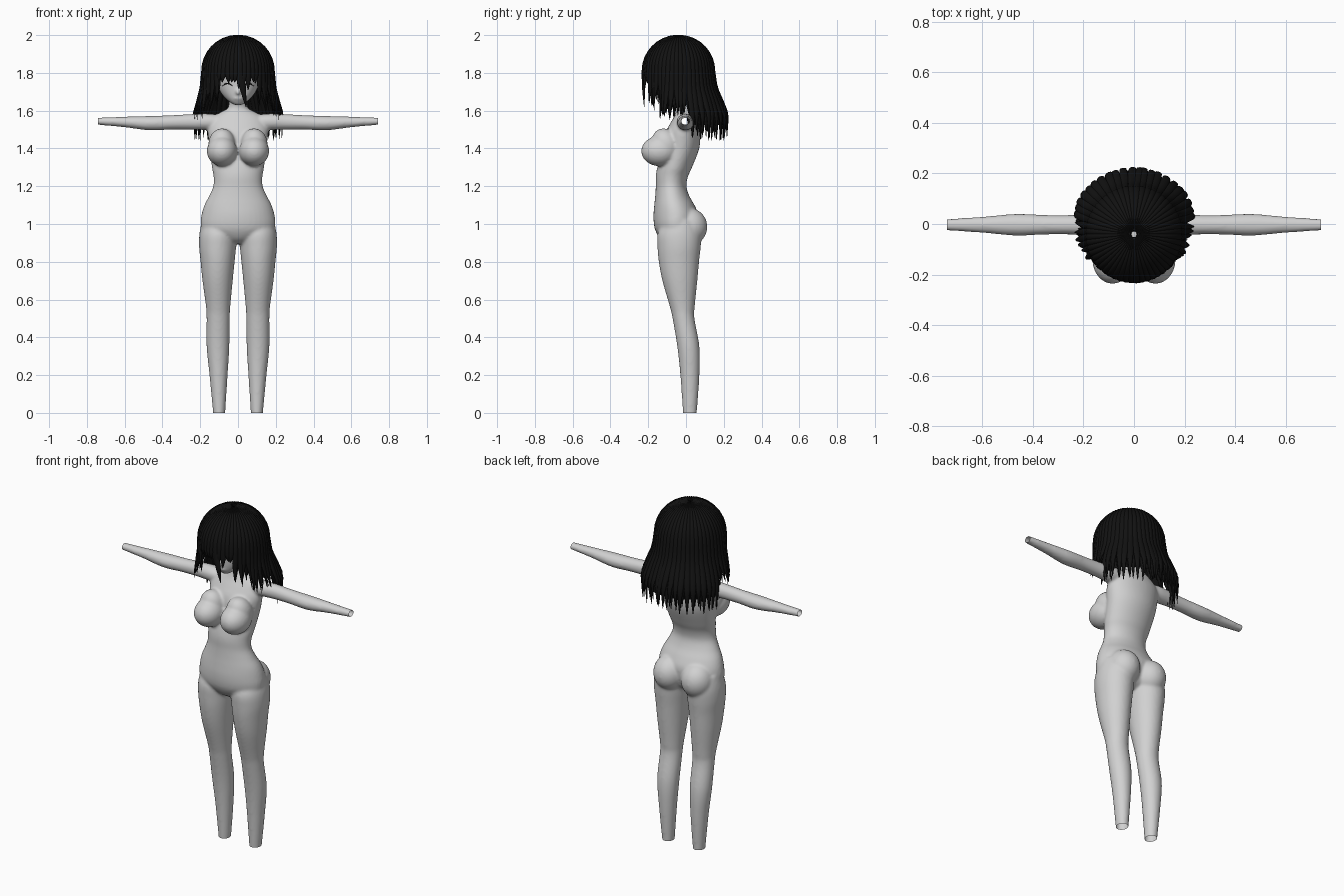
import bpy, bmesh, math, random
from mathutils import Vector, Matrix

if "Cube" in bpy.data.objects:
    bpy.data.objects.remove(bpy.data.objects["Cube"])
random.seed(4)


def material(name, col):
    m = bpy.data.materials.new(name)
    m.diffuse_color = (*col, 1)
    m.use_nodes = True
    m.node_tree.nodes["Principled BSDF"].inputs["Base Color"].default_value = m.diffuse_color
    return m


SKIN = material("grey_skin", (0.64, 0.64, 0.64))
BLACK = material("black_hair", (0.006, 0.006, 0.006))


def finish(name, bm, mat):
    bmesh.ops.recalc_face_normals(bm, faces=bm.faces[:])
    me = bpy.data.meshes.new(name)
    bm.to_mesh(me)
    bm.free()
    me.materials.append(mat)
    for p in me.polygons:
        p.use_smooth = True
    ob = bpy.data.objects.new(name, me)
    bpy.context.collection.objects.link(ob)
    return ob


def skin_rings(bm, rings, caps=True):
    vs = [[bm.verts.new(p) for p in r] for r in rings]
    n = len(vs[0])
    for a, b in zip(vs, vs[1:]):
        for i in range(n):
            bm.faces.new((a[i], a[(i + 1) % n], b[(i + 1) % n], b[i]))
    if caps:
        bm.faces.new(vs[0])
        bm.faces.new(vs[-1])


def spline(rows, steps=6):
    """Catmull-Rom through the listed sections."""
    out = []
    for i in range(len(rows) - 1):
        p = [rows[max(i - 1, 0)], rows[i], rows[i + 1], rows[min(i + 2, len(rows) - 1)]]
        for s in range(steps):
            t = s / steps
            out.append([0.5 * (2 * b + (c - a) * t + (2 * a - 5 * b + 4 * c - d) * t * t
                               + (3 * b - a - 3 * c + d) * t ** 3) for a, b, c, d in zip(*p)])
    return out + [list(rows[-1])]


def upright(bm, rows, side=1, n=40):
    """Sections: z, centre x, half width, front y, back y."""
    rings = []
    for z, cx, rx, yf, yb in spline(rows):
        rings.append([(side * cx + rx * math.cos(2 * math.pi * i / n),
                       (yf + yb) / 2 + (yb - yf) / 2 * math.sin(2 * math.pi * i / n), z)
                      for i in range(n)])
    skin_rings(bm, rings)


def blob(bm, centre, radii, tilt=0):
    bmesh.ops.create_uvsphere(bm, u_segments=32, v_segments=20, radius=1,
                              matrix=Matrix.Translation(centre) @ Matrix.Rotation(tilt, 4, 'X')
                              @ Matrix.Diagonal((*radii, 1)))


# ---- body: overlapping parts, fused by a voxel remesh
bm = bmesh.new()
upright(bm, [  # torso and neck
    (0.895, 0, 0.05, -0.10, 0.0), (0.92, 0, 0.11, -0.135, 0.035), (0.96, 0, 0.185, -0.16, 0.055),
    (1.0, 0, 0.198, -0.17, 0.065), (1.05, 0, 0.193, -0.172, 0.066), (1.1, 0, 0.178, -0.168, 0.045),
    (1.15, 0, 0.152, -0.163, 0.017), (1.2, 0, 0.131, -0.16, 0.002), (1.25, 0, 0.129, -0.16, 0.01),
    (1.3, 0, 0.138, -0.152, 0.032), (1.4, 0, 0.15, -0.125, 0.07), (1.48, 0, 0.16, -0.11, 0.076),
    (1.53, 0, 0.155, -0.085, 0.075), (1.57, 0, 0.13, -0.062, 0.062), (1.6, 0, 0.078, -0.05, 0.055),
    (1.625, 0, 0.05, -0.048, 0.05), (1.75, 0, 0.045, -0.06, 0.035)])
for s in (-1, 1):
    upright(bm, [  # legs
        (-0.04, 0.1, 0.029, -0.013, 0.053), (0.0, 0.1, 0.032, -0.016, 0.057),
        (0.2, 0.103, 0.048, -0.03, 0.071), (0.35, 0.106, 0.06, -0.046, 0.071),
        (0.5, 0.105, 0.061, -0.071, 0.045), (0.56, 0.105, 0.064, -0.085, 0.046),
        (0.7, 0.108, 0.08, -0.125, 0.06), (0.8, 0.108, 0.09, -0.144, 0.069),
        (0.88, 0.108, 0.098, -0.151, 0.078), (0.95, 0.105, 0.099, -0.15, 0.08),
        (1.02, 0.1, 0.09, -0.12, 0.06)], s)
    blob(bm, (s * 0.09, 0.015, 0.985), (0.09, 0.098, 0.1))            # seat
    blob(bm, (s * 0.085, -0.14, 1.386), (0.08, 0.097, 0.08))          # chest
    blob(bm, (s * 0.085, -0.105, 1.42), (0.072, 0.072, 0.09), 0.5)
    rings = []                                                        # arms
    for x, zc, rz, ry in spline([(0.06, 1.54, 0.03, 0.035), (0.15, 1.541, 0.043, 0.047),
                                 (0.25, 1.541, 0.041, 0.039), (0.35, 1.538, 0.038, 0.039),
                                 (0.47, 1.534, 0.038, 0.043), (0.6, 1.54, 0.028, 0.032),
                                 (0.74, 1.544, 0.019, 0.023), (0.79, 1.545, 0.016, 0.02)]):
        rings.append([(s * x, -0.003 + ry * math.cos(a * math.pi / 12),
                       zc + rz * math.sin(a * math.pi / 12)) for a in range(24)])
    skin_rings(bm, rings)
# head, nose and lips
FACE = [(1.63, 0, 0.02, -0.135, -0.09), (1.65, 0, 0.05, -0.15, -0.04), (1.68, 0, 0.08, -0.157, 0.0),
        (1.72, 0, 0.104, -0.161, 0.03), (1.78, 0, 0.12, -0.165, 0.05), (1.85, 0, 0.12, -0.16, 0.06),
        (1.91, 0, 0.09, -0.12, 0.04)]
upright(bm, FACE)
blob(bm, (0, -0.04, 1.82), (0.135, 0.135, 0.14))
blob(bm, (0, -0.163, 1.698), (0.012, 0.017, 0.016))
blob(bm, (0, -0.152, 1.665), (0.024, 0.01, 0.007))
src = finish("body_source", bm, SKIN)
mod = src.modifiers.new("fuse", 'REMESH')
mod.mode = 'VOXEL'
mod.voxel_size = 0.0075
mod = src.modifiers.new("soften", 'SMOOTH')
mod.factor = 0.5
mod.iterations = 8
me = bpy.data.meshes.new_from_object(src.evaluated_get(bpy.context.evaluated_depsgraph_get()))
bpy.data.objects.remove(src)
# trim wrists and ankles to open ends
bm = bmesh.new()
bm.from_mesh(me)
for co, no in (((0, 0, 0), (0, 0, -1)), ((0.74, 0, 0), (1, 0, 0)), ((-0.74, 0, 0), (-1, 0, 0))):
    bmesh.ops.bisect_plane(bm, geom=bm.verts[:] + bm.edges[:] + bm.faces[:],
                           plane_co=co, plane_no=no, clear_outer=True)
for f in bm.faces:
    f.material_index = 0
finish("body", bm, SKIN)

# ---- hair
FLARE = [(1.81, 0.0), (1.72, 0.013), (1.65, 0.045), (1.58, 0.075), (1.43, 0.07)]


def flare(z):
    for (z0, f0), (z1, f1) in zip(FLARE, FLARE[1:]):
        if z >= z1:
            return f0 + (f1 - f0) * (z0 - z) / (z0 - z1)
    return FLARE[-1][1]


def hair_path(th, end, inset=0.0, sway=0.0):
    """Centre line from the crown over the dome and down to the tip."""
    k = min(1, (1 - math.cos(th)) / 1.6)
    rz = [((0.186 - inset) * math.sin(p), 1.81 + (0.183 - inset) * math.cos(p))
          for p in [math.radians(4 + 86 * i / 8) for i in range(9)]]
    for i in range(1, 11):
        z = 1.81 + (end - 1.81) * i / 10
        rz.append((0.186 - inset + k * flare(z), z))
    out = []
    for i, (r, z) in enumerate(rz):
        a = th + sway * max(0, i - 8) / 10
        out.append((Vector((r * math.sin(a), -0.04 - r * math.cos(a), z)), r, a))
    return out


def lock(bm, th, end, width, thick=0.009, sway=0.0, inset=0.0):
    path = hair_path(th, end, inset, sway)
    rings = []
    for i, (p, r, a) in enumerate(path):
        side = Vector((math.cos(a), math.sin(a), 0))
        tan = path[min(i + 1, len(path) - 1)][0] - path[max(i - 1, 0)][0]
        nor = side.cross(tan).normalized()
        taper = min(1, 0.04 + (len(path) - 1 - i) / 6) ** 0.8
        w, t = width * r * taper, thick * taper
        rings.append([p + side * w * math.cos(j * math.pi / 4) + nor * t * math.sin(j * math.pi / 4)
                      for j in range(8)])
    skin_rings(bm, rings)


def hair_end(deg):
    """Tip height by angle from the face."""
    if deg < 38:
        return 1.73
    if deg < 62:
        return 1.64
    return 1.57 if deg < 106 else 1.465


N = 52
bm = bmesh.new()
for i in range(N):
    th = 2 * math.pi * (i + 0.5) / N
    deg = math.degrees(min(th, 2 * math.pi - th))
    lock(bm, th, hair_end(deg) + random.uniform(-0.025, 0.025), 0.085,
         sway=random.uniform(-0.06, 0.06))
    if deg > 38:  # lower layer fills the gaps
        lock(bm, th + math.pi / N, hair_end(deg) + random.uniform(-0.02, 0.03), 0.075, inset=0.012,
             sway=random.uniform(-0.08, 0.08))
lock(bm, 0.05, 1.62, 0.1, sway=0.18)  # long middle fringe lock
for s in (-1, 1):                     # loose wisps by the cheeks and over the shoulders
    for d, end in ((44, 1.60), (58, 1.585), (72, 1.55), (84, 1.58), (112, 1.45)):
        lock(bm, s * math.radians(d), end, 0.045, 0.006, sway=s * 0.1)
finish("hair_locks", bm, BLACK)

# inner hair cap, shorter over the face
bm = bmesh.new()
cols = []
for i in range(64):
    th = 2 * math.pi * i / 64
    deg = math.degrees(min(th, 2 * math.pi - th))
    end = 1.79 if deg < 38 else hair_end(deg) + 0.06
    cols.append([p for p, r, a in hair_path(th, end, 0.014)])
skin_rings(bm, [list(r) for r in zip(*cols)], caps=False)
finish("hair_cap", bm, BLACK)

# ---- eyelashes following the face curve
bm = bmesh.new()
for s in (-1, 1):
    rings = []
    for i in range(9):
        t = i / 8
        x = 0.03 + 0.055 * t
        z = 1.722 + 0.022 * math.sin(math.pi * (0.15 + 0.75 * t))
        y = -0.0645 - 0.0985 * math.sqrt(1 - (x / 0.108) ** 2) - 0.001
        w = 0.001 + 0.003 * math.sin(math.pi * (0.1 + 0.8 * t))
        rings.append([(s * x, y + 0.004 * math.cos(j * math.pi / 3), z + w * math.sin(j * math.pi / 3))
                      for j in range(6)])
    skin_rings(bm, rings)
finish("eyelashes", bm, BLACK)
